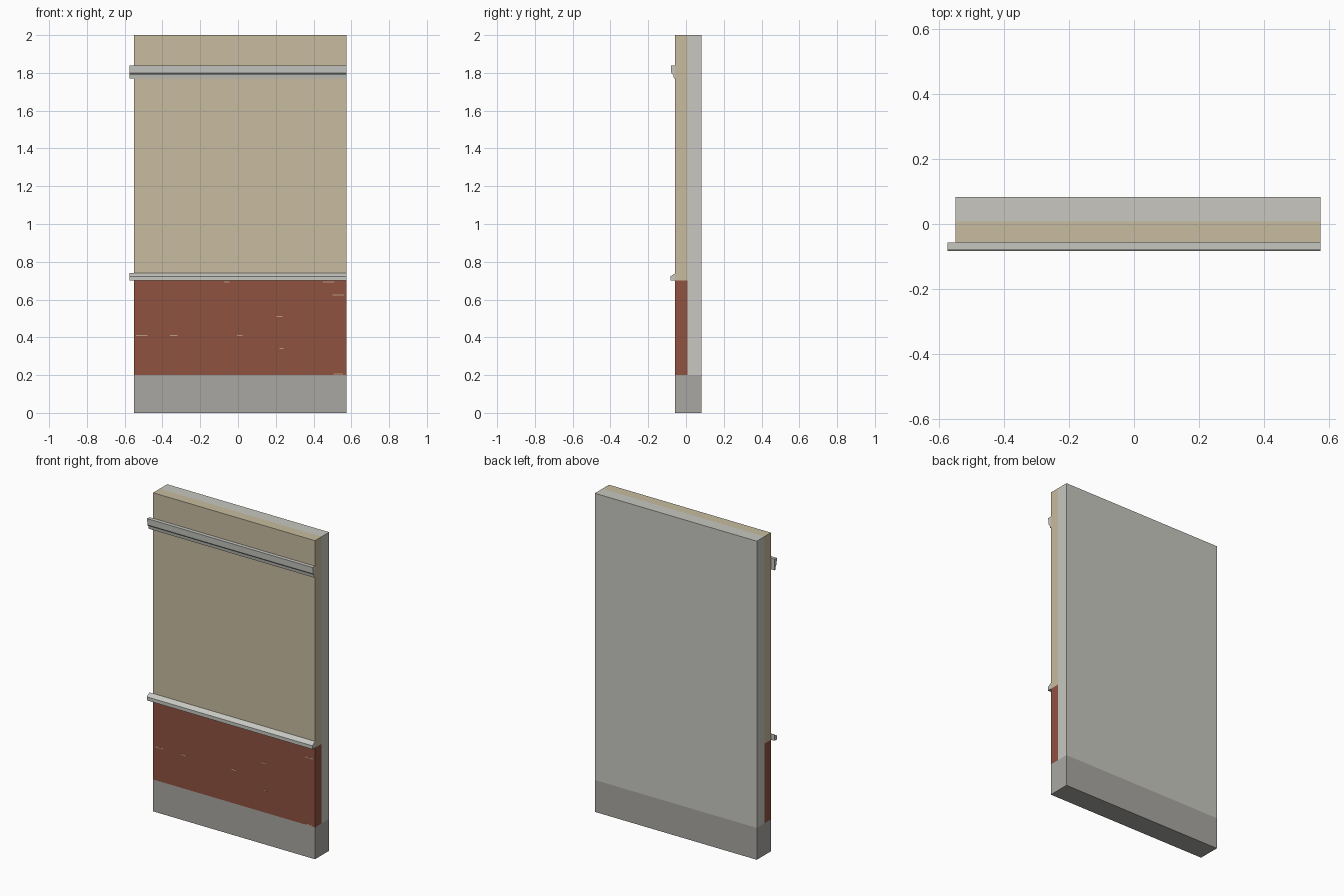
import bpy
import bmesh

if "Cube" in bpy.data.objects:
    bpy.data.objects.remove(bpy.data.objects["Cube"], do_unlink=True)


def material(name, rgb):
    m = bpy.data.materials.new(name)
    m.use_nodes = True
    m.diffuse_color = (*rgb, 1)
    m.node_tree.nodes["Principled BSDF"].inputs["Base Color"].default_value = (*rgb, 1)
    return m


plaster = material("beige plaster", (0.58, 0.50, 0.35))
brick = material("red brick", (0.275, 0.084, 0.051))
mortar = material("pale mortar", (0.50, 0.33, 0.23))
stone = material("base stone", (0.40, 0.39, 0.365))
inner = material("light grey backing", (0.58, 0.575, 0.535))
trim = material("trim stone", (0.57, 0.575, 0.535))


def extrude_x(name, profile, x0, x1, mat):
    """Prism along x from a closed (y, z) profile."""
    bm = bmesh.new()
    face = bm.faces.new([bm.verts.new((x0, y, z)) for y, z in profile])
    out = bmesh.ops.extrude_face_region(bm, geom=[face])
    moved = [v for v in out["geom"] if isinstance(v, bmesh.types.BMVert)]
    bmesh.ops.translate(bm, verts=moved, vec=(x1 - x0, 0, 0))
    bmesh.ops.recalc_face_normals(bm, faces=bm.faces)
    mesh = bpy.data.meshes.new(name)
    bm.to_mesh(mesh)
    bm.free()
    mesh.materials.append(mat)
    obj = bpy.data.objects.new(name, mesh)
    bpy.context.collection.objects.link(obj)
    return obj


def block(name, y0, y1, z0, z1, mat, x0=-0.55, x1=0.575):
    return extrude_x(name, [(y0, z0), (y1, z0), (y1, z1), (y0, z1)], x0, x1, mat)


FRONT, SPLIT, BACK = -0.057, 0.008, 0.083
BASE, DADO, TOP = 0.2, 0.7, 2.0

# Wall body
block("base_plinth", FRONT, BACK, 0, BASE, stone)
block("brick_dado", FRONT, SPLIT, BASE, DADO, brick)
block("plaster_panel", FRONT, SPLIT, DADO, TOP, plaster)
block("backing_wall", SPLIT, BACK, BASE, TOP, inner)

# Sill with a sloping top, and cornice with an undercut
extrude_x("sill_moulding",
          [(FRONT, 0.70), (-0.083, 0.70), (-0.083, 0.722), (-0.075, 0.728), (FRONT, 0.74)],
          -0.575, 0.575, trim)
extrude_x("cornice_moulding",
          [(FRONT, 1.77), (-0.064, 1.77), (-0.067, 1.788), (-0.078, 1.80),
           (-0.08, 1.84), (FRONT, 1.84)],
          -0.575, 0.575, trim)

# Worn mortar flecks on the brickwork: centre x, z and length
flecks = [(-0.51, 0.41, 0.06), (-0.34, 0.41, 0.04), (-0.06, 0.692, 0.03),
          (0.53, 0.625, 0.06), (0.48, 0.692, 0.06), (0.01, 0.41, 0.03),
          (0.22, 0.51, 0.03), (0.23, 0.34, 0.02), (0.53, 0.205, 0.05)]
for i, (x, z, length) in enumerate(flecks):
    block(f"mortar_fleck_{i + 1}", FRONT - 0.001, FRONT, z - 0.003, z + 0.003,
          mortar, x - length / 2, x + length / 2)
